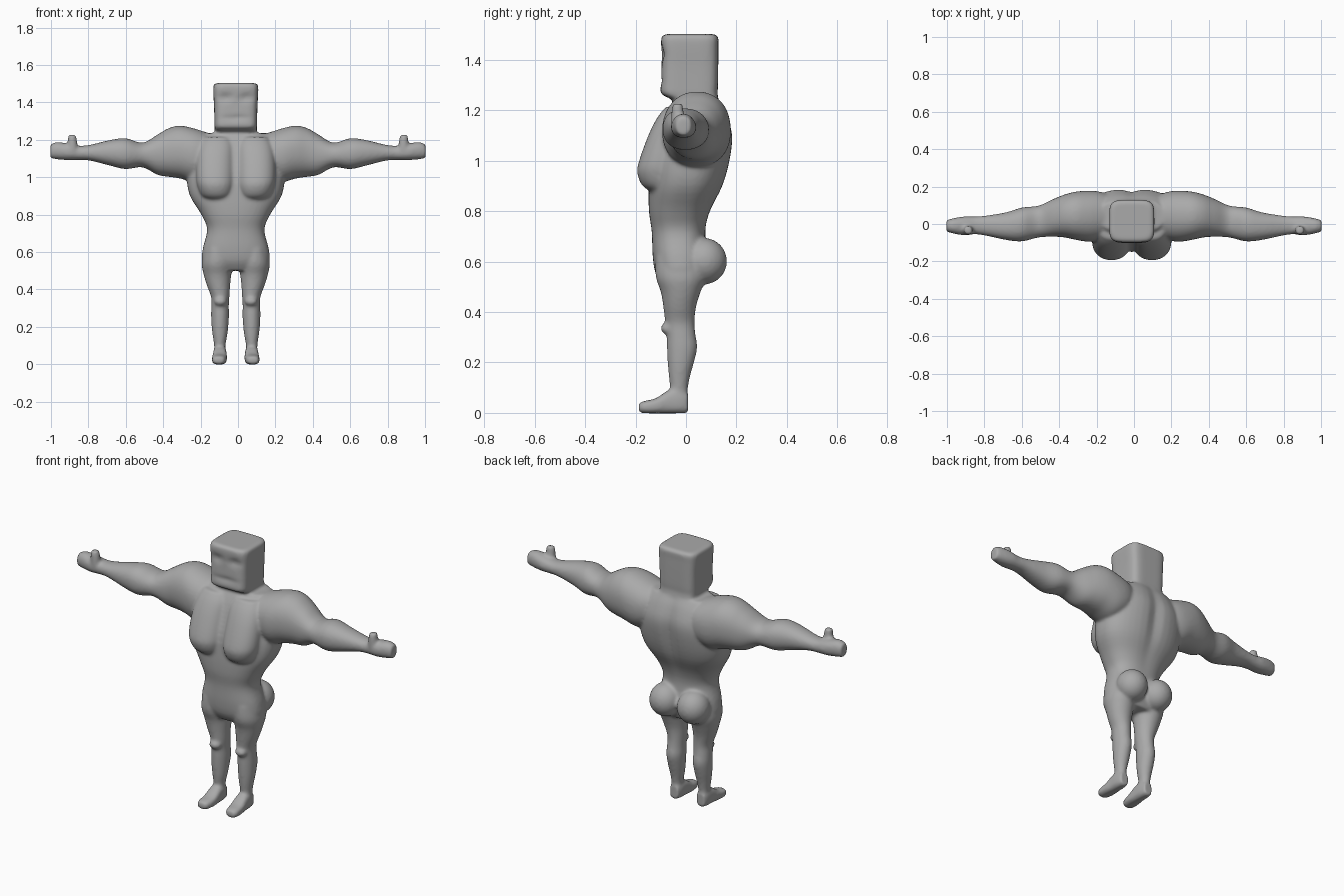
import bpy, bmesh, math
from mathutils import Vector, Matrix

CX = -0.012            # the trunk sits slightly off the arm-span centre
bm = bmesh.new()


def smooth_rows(rows, steps=4):
    """Catmull-Rom interpolation of the section rows."""
    out = []
    for i in range(len(rows) - 1):
        p = [rows[max(0, min(len(rows) - 1, i + k))] for k in (-1, 0, 1, 2)]
        for s in range(steps):
            u = s / steps
            out.append([0.5 * (2 * b + (c - a) * u + (2 * a - 5 * b + 4 * c - d) * u * u
                               + (3 * b - a - 3 * c + d) * u ** 3)
                        for a, b, c, d in zip(*p)])
    return out + [list(rows[-1])]


def loft(rows, axis='z', n=2.0, side=1, ox=0.0, seg=40):
    """Superellipse sections: (t, a0, a1, b0, b1) along an axis."""
    rings = []
    for t, a0, a1, b0, b1 in smooth_rows(rows):
        ring = []
        for k in range(seg):
            w = 2 * math.pi * k / seg
            c, s = math.cos(w), math.sin(w)
            a = (a0 + a1) / 2 + (a1 - a0) / 2 * math.copysign(abs(c) ** (2 / n), c)
            b = (b0 + b1) / 2 + (b1 - b0) / 2 * math.copysign(abs(s) ** (2 / n), s)
            x, y, z = {'z': (a, b, t), 'x': (t, a, b), 'y': (a, t, b)}[axis]
            ring.append(bm.verts.new((side * x + ox, y, z)))
        rings.append(ring)
    for r, q in zip(rings, rings[1:]):
        for k in range(seg):
            j = (k + 1) % seg
            bm.faces.new((r[k], r[j], q[j], q[k]))
    bm.faces.new(rings[0][::-1])
    bm.faces.new(rings[-1])
    return [v for r in rings for v in r]


def ball(center, radii):
    m = Matrix.Translation(center) @ Matrix.Diagonal((*radii, 1))
    bmesh.ops.create_uvsphere(bm, u_segments=24, v_segments=16, radius=1, matrix=m)


def gauss(d, w):
    return math.exp(-(d / w) ** 2)


# trunk
trunk = loft([(0.50, -.13, .13, -.09, .06), (0.55, -.178, .178, -.12, .08),
              (0.62, -.176, .176, -.132, .085), (0.72, -.153, .153, -.136, .078),
              (0.80, -.184, .184, -.147, .098), (0.90, -.245, .245, -.148, .148),
              (1.00, -.262, .262, -.14, .177), (1.10, -.25, .25, -.11, .188),
              (1.18, -.22, .22, -.08, .165), (1.235, -.17, .17, -.05, .135)], n=2.4, ox=CX)
for v in trunk:        # shallow groove down the spine
    if v.co.y > 0.05:
        v.co.y -= 0.02 * gauss(v.co.x - CX, 0.04) * gauss(v.co.z - 1.03, 0.2)

# blocky head with neck
head = loft([(1.18, -.10, .10, -.03, .13), (1.235, -.108, .108, -.045, .13),
             (1.265, -.113, .113, -.097, .125), (1.30, -.114, .114, -.101, .127),
             (1.38, -.116, .116, -.097, .128), (1.45, -.12, .12, -.099, .128),
             (1.49, -.119, .119, -.097, .128), (1.503, -.105, .105, -.085, .115)],
            n=5, ox=CX, seg=64)
for v in head:         # eye sockets and mouth crease
    if v.co.y < -0.04:
        dx = abs(v.co.x - CX)
        v.co.y += 0.013 * gauss(dx - .055, .04) * gauss(v.co.z - 1.425, .022)
        v.co.y += 0.010 * gauss(dx, .07) * gauss(v.co.z - 1.315, .012)

for s in (-1, 1):
    # chest muscle
    loft([(0.875, .05, .15, -.13, .0), (0.90, .022, .185, -.172, .0),
          (0.95, .010, .205, -.193, .0), (1.00, .008, .212, -.186, .0),
          (1.10, .008, .21, -.15, .02), (1.17, .012, .195, -.115, .02),
          (1.215, .03, .17, -.08, .02)], side=s, ox=CX, n=2.2)
    # arm and hand
    loft([(.12, -.06, .15, 1.02, 1.225), (.18, -.085, .172, .99, 1.243),
          (.24, -.095, .178, .975, 1.262), (.31, -.085, .173, .993, 1.275),
          (.37, -.072, .158, 1.002, 1.262), (.43, -.068, .134, 1.012, 1.228),
          (.51, -.072, .098, 1.053, 1.184), (.60, -.093, .088, 1.043, 1.208),
          (.685, -.085, .062, 1.062, 1.198), (.79, -.063, .045, 1.088, 1.173),
          (.85, -.055, .04, 1.092, 1.168), (.91, -.06, .04, 1.091, 1.18),
          (.97, -.05, .03, 1.096, 1.187), (1.003, -.04, .02, 1.102, 1.175)],
         axis='x', side=s, n=2.2)
    # thumb
    loft([(1.14, .855, .915, -.06, .0), (1.19, .86, .912, -.058, -.008),
          (1.226, .866, .908, -.055, -.013)], side=s)
    # leg
    loft([(0.05, .055, .115, -.07, .006), (0.10, .055, .116, -.064, .008),
          (0.15, .046, .123, -.069, .018), (0.20, .040, .129, -.073, .032),
          (0.26, .036, .132, -.076, .045), (0.31, .037, .131, -.077, .038),
          (0.36, .034, .132, -.083, .034), (0.42, .030, .154, -.09, .04),
          (0.48, .024, .172, -.10, .058), (0.54, .018, .182, -.12, .08),
          (0.62, .02, .17, -.12, .08)], side=s, ox=CX)
    # foot
    loft([(-.188, .07, .112, .004, .038), (-.17, .055, .126, -.001, .046),
          (-.12, .047, .127, -.002, .058), (-.07, .048, .122, -.002, .09),
          (-.03, .05, .12, -.002, .095), (.008, .058, .112, .0, .08)],
         axis='y', side=s, ox=CX, n=2.8)
    # kneecap and buttock
    ball((CX + s * .082, -.072, .335), (.034, .029, .025))
    ball((CX + s * .088, .072, .602), (.088, .091, .092))

bmesh.ops.recalc_face_normals(bm, faces=bm.faces[:])
mesh = bpy.data.meshes.new("muscular_figure")
bm.to_mesh(mesh)
bm.free()
body = bpy.data.objects.new("muscular_figure", mesh)
bpy.context.collection.objects.link(body)

grey = bpy.data.materials.new("plain grey")
grey.diffuse_color = (0.4, 0.4, 0.4, 1)
mesh.materials.append(grey)

# fuse all parts into one smooth skin
rem = body.modifiers.new("fuse", 'REMESH')
rem.mode = 'VOXEL'
rem.voxel_size = 0.008
rem.use_smooth_shade = True
sm = body.modifiers.new("soften", 'SMOOTH')
sm.factor = 0.5
sm.iterations = 9
